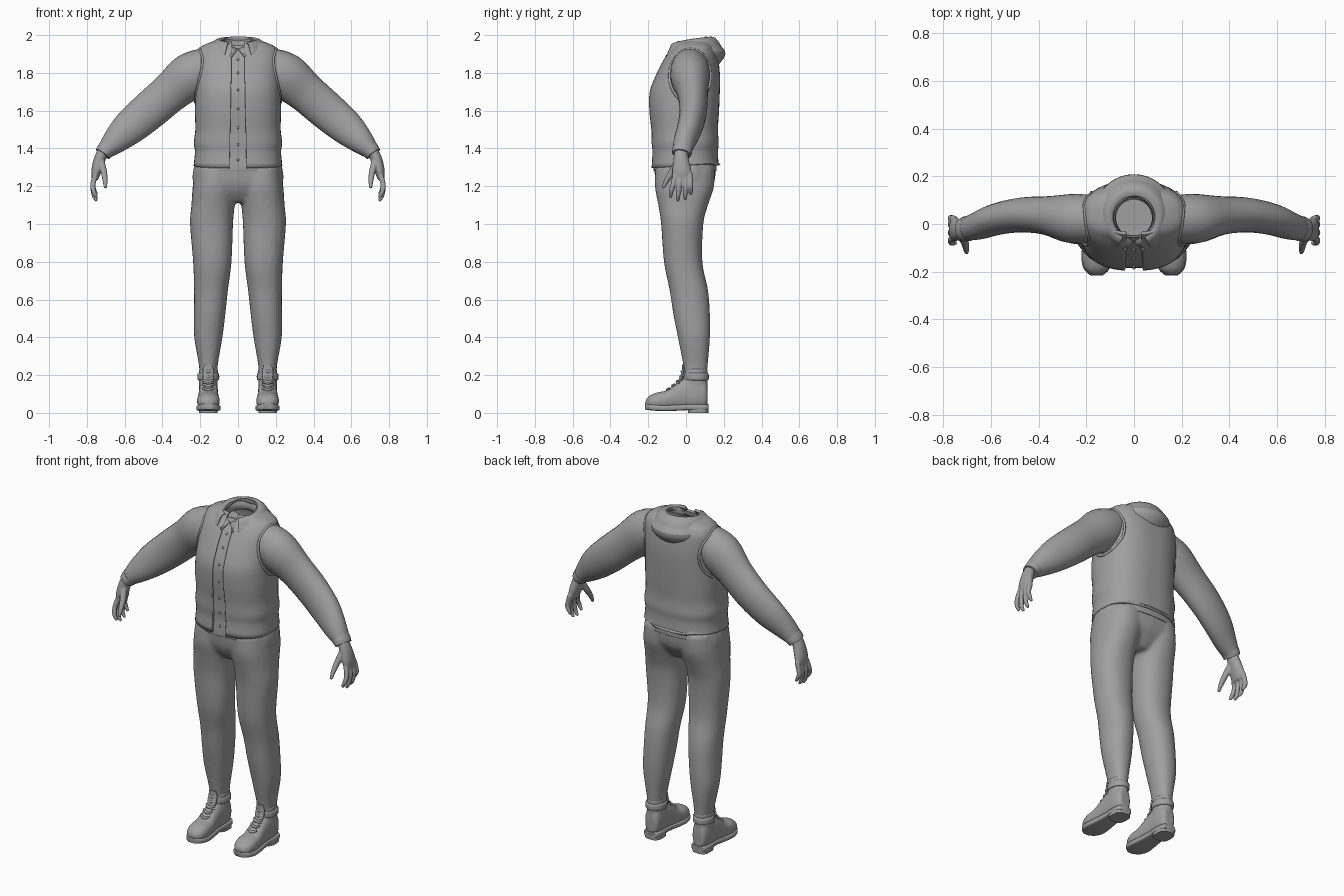
import bpy, bmesh, math
from mathutils import Vector

cube = bpy.data.objects.get("Cube")
if cube:
    bpy.data.objects.remove(cube, do_unlink=True)

X, Y, Z = Vector((1, 0, 0)), Vector((0, 1, 0)), Vector((0, 0, 1))

grey = bpy.data.materials.new("plain grey")
grey.use_nodes = True
grey.diffuse_color = (0.35, 0.35, 0.35, 1)
bsdf = grey.node_tree.nodes["Principled BSDF"]
bsdf.inputs["Base Color"].default_value = grey.diffuse_color
bsdf.inputs["Roughness"].default_value = 0.8


def smooth_stations(st, steps=4):
    """Catmull-Rom through the stations."""
    out = []
    for i in range(len(st) - 1):
        a, b, c, d = st[max(i - 1, 0)], st[i], st[i + 1], st[min(i + 2, len(st) - 1)]
        for k in range(steps):
            t = k / steps
            out.append([q + 0.5 * t * (r - p + t * (2 * p - 5 * q + 4 * r - s
                        + t * (3 * (q - r) + s - p))) for p, q, r, s in zip(a, b, c, d)])
    return out + [list(st[-1])]


def loft(bm, stations, normal=None, ref=X, p=2.0, n=24, caps=True, steps=4):
    """Skin superellipse rings; a station is x, y, z, radius along ref, other radius."""
    st = smooth_stations(stations, steps)
    rings = []
    for i, (x, y, z, ra, rb) in enumerate(st):
        before, after = st[max(i - 1, 0)], st[min(i + 1, len(st) - 1)]
        t = normal or (Vector(after[:3]) - Vector(before[:3])).normalized()
        u = (ref - t * ref.dot(t)).normalized()
        v = t.cross(u)
        ring = []
        for k in range(n):
            a = 2 * math.pi * k / n
            c, s = math.cos(a), math.sin(a)
            c = math.copysign(abs(c) ** (2 / p), c)
            s = math.copysign(abs(s) ** (2 / p), s)
            ring.append(bm.verts.new(Vector((x, y, z)) + u * ra * c + v * rb * s))
        rings.append(ring)
    for a, b in zip(rings, rings[1:]):
        for k in range(n):
            m = (k + 1) % n
            bm.faces.new((a[k], a[m], b[m], b[k]))
    if caps:
        bm.faces.new(rings[0][::-1])
        bm.faces.new(rings[-1])
    return rings


def finish(name, bm, voxel=0, relax=4, mirror=False, thick=0, subdivide=0):
    bmesh.ops.recalc_face_normals(bm, faces=bm.faces[:])
    me = bpy.data.meshes.new(name)
    bm.to_mesh(me)
    bm.free()
    me.materials.append(grey)
    me.shade_smooth()
    me.set_sharp_from_angle(angle=math.radians(50))
    ob = bpy.data.objects.new(name, me)
    bpy.context.collection.objects.link(ob)
    if voxel:
        m = ob.modifiers.new("blend", "REMESH")
        m.mode, m.voxel_size, m.use_smooth_shade = "VOXEL", voxel, True
        m = ob.modifiers.new("relax", "SMOOTH")
        m.factor, m.iterations = 0.5, relax
    if subdivide:
        ob.modifiers.new("subdivide", "SUBSURF").levels = subdivide
        ob.modifiers["subdivide"].render_levels = subdivide
    if thick:
        ob.modifiers.new("thickness", "SOLIDIFY").thickness = thick
    if mirror:
        ob.modifiers.new("mirror", "MIRROR")
    return ob


# Trousers: two legs blended into the hips
bm = bmesh.new()
leg = [(.157, .05, .2, .047, .06), (.157, .05, .26, .051, .066), (.157, .042, .4, .075, .085),
       (.15, .03, .52, .083, .097), (.143, .015, .65, .09, .102), (.136, -.015, .8, .102, .102),
       (.14, -.02, 1, .114, .112), (.132, -.015, 1.1, .115, .132), (.122, -.008, 1.2, .118, .157),
       (.115, -.005, 1.3, .112, .157)]
for side in (1, -1):
    loft(bm, [(side * s[0], *s[1:]) for s in leg], Z, p=2.2)
loft(bm, [(0, -.01, 1.115, .05, .09), (0, -.01, 1.16, .14, .125), (0, -.005, 1.22, .237, .155),
          (0, -.005, 1.32, .23, .165)], Z, p=2.4)
finish("trousers", bm, voxel=.011)

# Vest: body shell with an open front
TORSO_P = 2.5
torso = [(0, -.005, 1.31, .235, .178), (0, -.005, 1.38, .228, .174), (0, -.005, 1.43, .234, .178),
         (0, -.008, 1.5, .226, .177), (0, -.01, 1.6, .228, .185), (0, -.007, 1.7, .225, .186),
         (0, .008, 1.78, .224, .172), (0, .022, 1.85, .222, .152), (0, .033, 1.9, .218, .132),
         (0, .04, 1.935, .2, .11), (0, .04, 1.955, .165, .096), (0, .04, 1.97, .12, .085)]


def torso_at(z):
    for a, b in zip(torso, torso[1:]):
        if z <= b[2]:
            t = (z - a[2]) / (b[2] - a[2])
            return [p + (q - p) * t for p, q in zip(a, b)]
    return torso[-1]


bm = bmesh.new()
rings = loft(bm, torso, Z, p=TORSO_P, n=48, caps=False)
for v in rings[0]:
    v.co.z += .08 * v.co.y
for side in (1, -1):
    bmesh.ops.bisect_plane(bm, geom=bm.verts[:] + bm.edges[:] + bm.faces[:],
                           plane_co=(side * .045, 0, 1.3), plane_no=(side, 0, .02))
gap = []
for f in bm.faces:
    c = f.calc_center_median()
    if c.y < 0 and abs(c.x) < .045 - .02 * (c.z - 1.3):
        gap.append(f)
bmesh.ops.delete(bm, geom=gap, context="FACES")
finish("vest", bm, thick=.014)

# Shirt under the vest, with its neck band
bm = bmesh.new()
shirt = [(0, -.005, 1.28, .222, .166)]
shirt += [(0, y, z, rx - .012, ry - .012) for _, y, z, rx, ry in torso[:10]]
shirt += [(0, .03, 1.945, .1, .085), (0, .03, 1.965, .083, .082)]
rings = loft(bm, shirt, Z, p=TORSO_P, n=48, caps=False)
for ring in rings[-5:]:
    for v in ring:
        v.co.z += .35 * (v.co.y - .03)
finish("shirt", bm, thick=.006)

# Collar flaps
bm = bmesh.new()
flap = [(.004, -.078, 1.928), (.07, -.03, 1.955), (.078, -.075, 1.915), (.036, -.112, 1.885)]
bm.faces.new([bm.verts.new(c) for c in flap])
finish("collar", bm, thick=.008, mirror=True)

# Shirt buttons
bm = bmesh.new()
for z in (1.34, 1.42, 1.51, 1.61, 1.71, 1.8, 1.87):
    s = torso_at(z)
    b = bmesh.ops.create_uvsphere(bm, u_segments=10, v_segments=6, radius=.007)
    bmesh.ops.translate(bm, verts=b["verts"], vec=(0, s[1] - s[4] + .011, z))
finish("shirt_buttons", bm)

# Armhole trim following the vest surface
bm = bmesh.new()
trim = []
for k in range(33):
    a = 2 * math.pi * k / 32
    y, z = .022 + .11 * math.cos(a), 1.785 + .142 * math.sin(a)
    _, cy, _, rx, ry = torso_at(z)
    inside = max(0, 1 - min(1, abs(y - cy) / ry) ** TORSO_P)
    trim.append((rx * inside ** (1 / TORSO_P), y, z, .007, .007))
loft(bm, trim, n=8, steps=1)
finish("armhole_trim", bm, mirror=True)

# Hood lying around the neck, as radius and height from front to back
front = [(.085, 1.9), (.09, 1.945), (.105, 1.95), (.12, 1.94), (.122, 1.925), (.13, 1.91),
         (.14, 1.89), (.13, 1.865)]
back = [(.072, 1.93), (.082, 1.997), (.125, 1.992), (.152, 1.955), (.155, 1.94), (.183, 1.918),
        (.178, 1.88), (.13, 1.83)]
bm = bmesh.new()
rows = []
for k in range(41):
    a = math.radians(-62 + 304 * k / 40)
    b = ((1 + math.sin(a)) / 2) ** .45
    row = []
    for (r0, z0), (r1, z1) in zip(front, back):
        r, z = r0 + (r1 - r0) * b, z0 + (z1 - z0) * b
        row.append(bm.verts.new((r * math.cos(a), .03 + r * math.sin(a), z)))
    rows.append(row)
for a, b in zip(rows, rows[1:]):
    for j in range(len(front) - 1):
        bm.faces.new((a[j], b[j], b[j + 1], a[j + 1]))
finish("hood", bm, subdivide=1, thick=.006)

# Sleeves and cuffs
bm = bmesh.new()
loft(bm, [(.15, .022, 1.84, .095, .1), (.25, .022, 1.785, .105, .122), (.36, .035, 1.695, .082, .106),
          (.47, .038, 1.6, .073, .102), (.575, .02, 1.51, .066, .092), (.655, -.008, 1.435, .058, .068),
          (.71, -.022, 1.38, .048, .042)], ref=Y)
finish("sleeves", bm, mirror=True)
bm = bmesh.new()
loft(bm, [(.692, -.018, 1.4, .053, .05), (.705, -.021, 1.385, .053, .047),
          (.716, -.024, 1.37, .05, .043)], ref=Y)
finish("cuffs", bm, mirror=True)

# Hands: palm, four curled fingers and a thumb
bm = bmesh.new()
loft(bm, [(.712, -.025, 1.395, .034, .027), (.733, -.026, 1.34, .041, .031),
          (.75, -.022, 1.28, .05, .027), (.757, -.018, 1.235, .046, .016)], ref=Y)
for y, tip in ((-.056, 1.14), (-.028, 1.122), (0, 1.128), (.022, 1.155)):
    low = y * 1.35 - .004
    loft(bm, [(.752, y, 1.27, .013, .015), (.768, (y + low) / 2, 1.21, .014, .014),
              (.763, low, tip + .03, .0125, .0125), (.747, low, tip, .008, .008)], ref=Y, n=12)
loft(bm, [(.725, -.045, 1.33, .02, .02), (.71, -.075, 1.275, .018, .017),
          (.704, -.103, 1.23, .014, .014), (.702, -.122, 1.19, .008, .008)], ref=Y, n=12)
finish("hands", bm, voxel=.005, relax=3, mirror=True)

# Boots: foot and shaft blended together
FX = .157
bm = bmesh.new()
foot = [(.114, .09, .028, .05), (.1, .1, .043, .08), (.06, .1, .051, .085), (0, .1, .051, .085),
        (-.05, .085, .053, .072), (-.1, .068, .058, .052), (-.15, .062, .06, .047),
        (-.19, .056, .049, .037), (-.214, .05, .022, .018)]
loft(bm, [(FX, *s) for s in foot], -Y, p=2.3)
loft(bm, [(FX, .05, .08, .05, .06), (FX, .05, .16, .05, .064), (FX, .052, .235, .051, .062)], Z)
finish("boots", bm, voxel=.007, relax=3, mirror=True)

# Soles and heels
bm = bmesh.new()
sole = [(.118, .03, .036), (.1, .03, .048), (.05, .03, .052), (0, .03, .049), (-.08, .026, .058),
        (-.14, .026, .064), (-.19, .03, .053), (-.217, .034, .024)]
loft(bm, [(FX, y, z, rx, .016) for y, z, rx in sole], -Y, p=5)
loft(bm, [(FX, .064, 0, .049, .054), (FX, .064, .035, .051, .056)], Z, p=3)
finish("soles", bm, mirror=True)

# Ankle straps
bm = bmesh.new()
loft(bm, [(FX, .054, .172, .05, .058), (FX, .054, .178, .057, .066), (FX, .054, .204, .057, .066),
          (FX, .054, .212, .05, .058)], Z)
finish("ankle_straps", bm, mirror=True)

# Tongues and laces
bm = bmesh.new()
loft(bm, [(FX, -.03, .17, .026, .01), (FX, -.014, .22, .028, .009), (FX, -.016, .255, .022, .006)], Z)
finish("boot_tongues", bm, mirror=True)
bm = bmesh.new()
for y, z in ((-.1, .122), (-.072, .143), (-.048, .165), (-.03, .19), (-.022, .218)):
    for tilt in (.008, -.008):
        loft(bm, [(FX - .028, y + .014, z - tilt, .006, .006), (FX, y, z, .007, .007),
                  (FX + .028, y + .014, z + tilt, .006, .006)], ref=Z, n=8)
finish("laces", bm, mirror=True)
